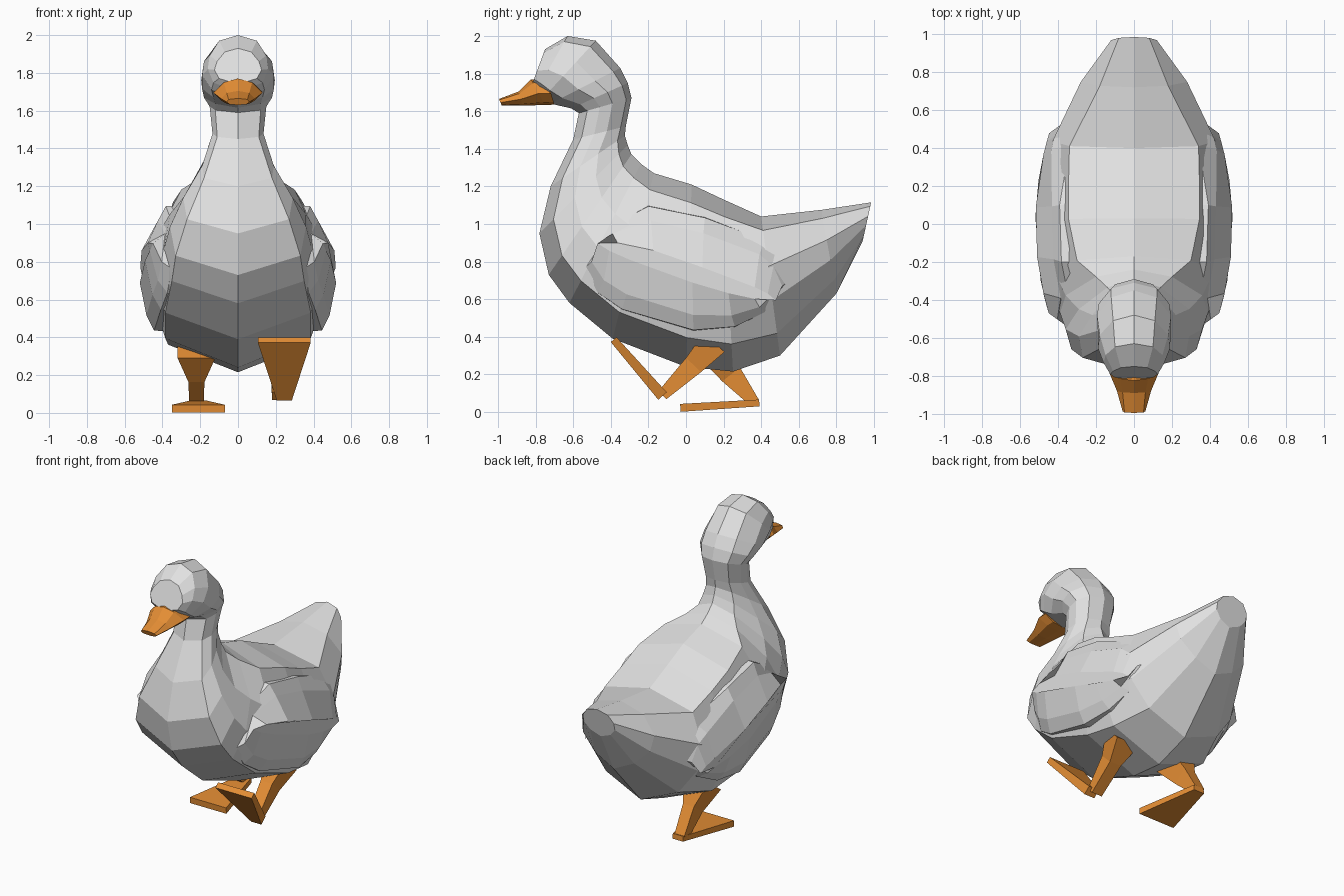
import bpy, bmesh
from mathutils import Vector


def material(name, rgb):
    m = bpy.data.materials.new(name)
    m.diffuse_color = (*rgb, 1)
    return m


WHITE = material("white feathers", (0.75, 0.75, 0.75))
ORANGE = material("orange skin", (0.78, 0.27, 0.035))


def loft(name, rings, mat):
    """Skin a list of equal-length closed rings, cap both ends."""
    bm = bmesh.new()
    vs = [[bm.verts.new(p) for p in r] for r in rings]
    n = len(vs[0])
    for a, b in zip(vs, vs[1:]):
        for i in range(n):
            j = (i + 1) % n
            bm.faces.new((a[i], a[j], b[j], b[i]))
    bm.faces.new(vs[0])
    bm.faces.new(vs[-1])
    bmesh.ops.recalc_face_normals(bm, faces=bm.faces)
    me = bpy.data.meshes.new(name)
    bm.to_mesh(me)
    bm.free()
    me.materials.append(mat)
    ob = bpy.data.objects.new(name, me)
    bpy.context.collection.objects.link(ob)
    return ob


def symmetric_ring(ty, tz, by, bz, *widths, fr=(0.1, 0.36, 0.6, 0.84)):
    """Ring from a top point to a bottom point, with half widths in between."""
    t, b = Vector((0, ty, tz)), Vector((0, by, bz))
    side = [t.lerp(b, f) + Vector((w, 0, 0)) for f, w in zip(fr, widths)]
    other = [Vector((-p.x, p.y, p.z)) for p in reversed(side)]
    return [t] + side + [b] + other


# Body, neck and head: rings run from tail to face
# top y, top z, bottom y, bottom z, four half widths
body = [
    (0.985, 1.115, 0.94, 0.91, .08, .12, .12, .08),
    (0.72, 1.075, 0.80, 0.63, .18, .28, .26, .15),
    (0.40, 1.04, 0.50, 0.30, .34, .43, .41, .28),
    (0.20, 1.13, 0.25, 0.215, .345, .43, .45, .37),
    (0.03, 1.21, 0.00, 0.24, .345, .43, .46, .385),
    (-0.17, 1.27, -0.39, 0.39, .30, .42, .45, .385),
    (-0.24, 1.32, -0.62, 0.58, .20, .36, .39, .35),
    (-0.29, 1.37, -0.73, 0.73, .14, .29, .36, .33),
    (-0.31, 1.42, -0.78, 0.95, .12, .22, .29, .27),
    (-0.325, 1.47, -0.72, 1.20, .10, .16, .19, .18),
    (-0.32, 1.52, -0.60, 1.45, .09, .13, .135, .11),
    (-0.29, 1.67, -0.57, 1.59, .10, .15, .15, .12),
    (-0.31, 1.75, -0.61, 1.615, .12, .185, .18, .12),
    (-0.35, 1.83, -0.72, 1.64, .12, .195, .19, .13),
    (-0.48, 1.975, -0.77, 1.66, .11, .18, .19, .14),
    (-0.63, 2.00, -0.80, 1.70, .10, .15, .16, .13),
    (-0.75, 1.93, -0.82, 1.74, .07, .11, .125, .10),
]
loft("body", [symmetric_ring(*r) for r in body], WHITE)

# Beak
beak = [
    (-0.74, 1.77, -0.70, 1.635, .08, .13, .08),
    (-0.825, 1.77, -0.75, 1.633, .075, .13, .08),
    (-0.89, 1.705, -0.87, 1.63, .06, .09, .06),
    (-0.995, 1.665, -0.98, 1.63, .05, .06, .045),
]
loft("beak", [symmetric_ring(*r, fr=(0.15, 0.55, 0.9)) for r in beak], ORANGE)

# Folded wings: a base outline rising to a slanting ridge (side-view y, z)
outline = [(-.54, .76), (-.47, .63), (-.34, .54), (.04, .43), (.26, .45), (.42, .53),
           (.55, .70), (.50, .84), (.42, .92), (.1, 1.04), (-.2, 1.10), (-.42, .98)]


def wing_ring(s, x, scale, flat):
    """Shrink the outline towards the ridge line; flat is how far in height."""
    ring = []
    for y, z in outline:
        y *= scale
        ridge = 0.75 - 0.38 * y
        z = ridge + (z - 0.75 + 0.38 * y / scale) * flat
        ring.append((s * (x - 0.32 * y ** 2 - (0.05 if z > 0.88 else 0) * (flat > 0.5)), y, z))
    return ring


for s, label in ((1, "right"), (-1, "left")):
    loft(label + "_wing", [wing_ring(s, *p) for p in
         ((.34, 1, 1), (.445, 1, .98), (.485, .93, .72), (.52, .87, .16))], WHITE)


def limb(name, x, *stations):
    """Chain of tapered boxes; each station is y, z, width in x, thickness."""
    rings = []
    for i, (y, z, w, t) in enumerate(stations):
        a = stations[max(i - 1, 0)]
        b = stations[min(i + 1, len(stations) - 1)]
        n = Vector((0, b[1] - a[1], a[0] - b[0])).normalized() * t / 2
        p, u = Vector((x, y, z)), Vector((w / 2, 0, 0))
        rings.append([p + u + n, p - u + n, p - u - n, p + u - n])
    loft(name, rings, ORANGE)


# Standing leg and lifted leg, each a shank and a webbed foot
limb("left_shank", -.22, (.14, .34, .20, .17), (.24, .20, .085, .12), (.365, .05, .075, .055))
limb("left_foot", -.21, (.39, .048, .08, .036), (-.03, .022, .28, .042))
limb("right_shank", .22, (.15, .37, .18, .15), (.04, .25, .09, .11), (-.125, .09, .08, .06))
limb("right_foot", .245, (-.125, .085, .08, .06), (-.385, .385, .28, .04))
